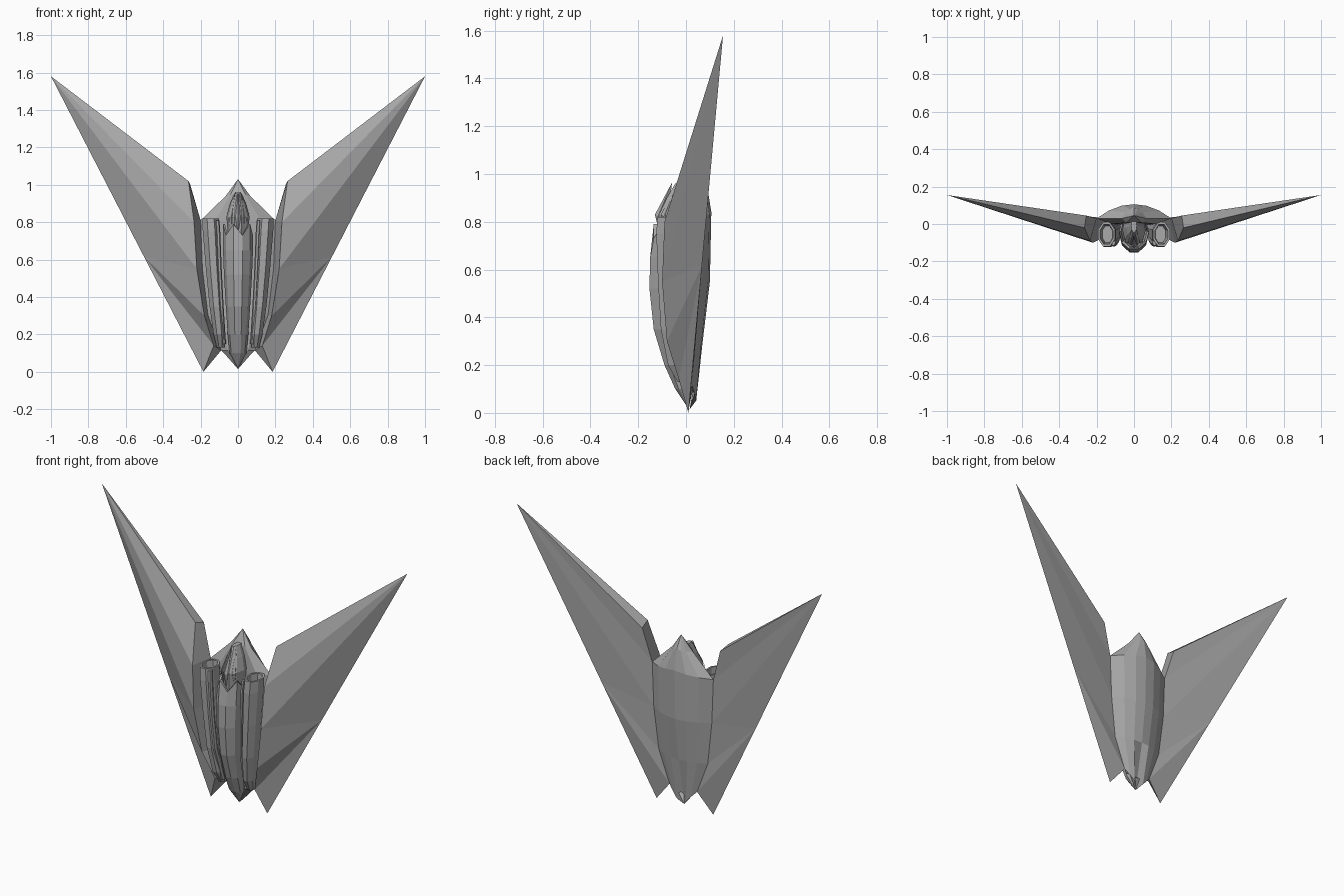
import bpy, bmesh, math
from mathutils import Vector

cube = bpy.data.objects.get("Cube")
if cube:
    bpy.data.objects.remove(cube, do_unlink=True)

grey = bpy.data.materials.new("hull grey")
grey.use_nodes = True
COLOUR = (0.4, 0.4, 0.4, 1)
grey.diffuse_color = COLOUR
grey.node_tree.nodes["Principled BSDF"].inputs["Base Color"].default_value = COLOUR


def build(name, verts, faces, mirror=False):
    """Flat shaded mesh from points and faces, optionally mirrored over x."""
    mesh = bpy.data.meshes.new(name)
    mesh.from_pydata([tuple(v) for v in verts], [], faces)
    bm = bmesh.new()
    bm.from_mesh(mesh)
    bmesh.ops.remove_doubles(bm, verts=bm.verts, dist=0.0005)
    bmesh.ops.recalc_face_normals(bm, faces=bm.faces)
    bm.to_mesh(mesh)
    bm.free()
    mesh.materials.append(grey)
    obj = bpy.data.objects.new(name, mesh)
    bpy.context.collection.objects.link(obj)
    if mirror:
        obj.modifiers.new("mirror", 'MIRROR').use_mirror_merge = False
    return obj


def loft(name, rings, mirror=False):
    """Skin a stack of equal rings and close both ends."""
    n = len(rings[0])
    faces = [tuple(range(n)), tuple(range((len(rings) - 1) * n, len(rings) * n))]
    for r in range(len(rings) - 1):
        for i in range(n):
            j = (i + 1) % n
            faces.append((r * n + i, r * n + j, (r + 1) * n + j, (r + 1) * n + i))
    return build(name, [v for ring in rings for v in ring], faces, mirror)


def oval(n, z, cx, half, front, back, zigzag=0):
    """Polygon ring with a flat side facing the front."""
    ring = []
    for i in range(n):
        a = -math.pi / 2 + (i + 0.5) * 2 * math.pi / n
        ring.append((cx + half * math.cos(a),
                     (front + back) / 2 + (back - front) / 2 * math.sin(a) / math.cos(math.pi / n),
                     z + zigzag * (-1) ** i))
    return ring


# Wings: root wall between a front and a back edge, fanned out to the tip
front = [(.265, -.02, 1.02), (.235, -.09, .8), (.22, -.1, .55), (.18, -.08, .3), (.13, -.03, .14)]
back = [(.255, .045, 1.0), (.2, .03, .81), (.19, .03, .55), (.16, .025, .3), (.09, .025, .115)]
tip, foot = Vector((1, .155, 1.58)), Vector((.185, .01, 0))
middle = foot.lerp(tip, .39)
k = len(front)
TIP, MID, FOOT = 2 * k, 2 * k + 1, 2 * k + 2
faces = [(0, k, TIP), (k - 1, 2 * k - 1, FOOT)]
for i in range(k - 1):
    faces.append((i, i + 1, k + i + 1, k + i))
for s in (0, k):
    for i in range(k - 1):
        faces.append((s + i, s + i + 1, TIP if i < 2 else MID))
    faces += [(s + 2, MID, TIP), (s + k - 1, FOOT, MID)]
build("wing", front + back + [tip, middle, foot], faces, True)

# Back shell: curved plates between the wing roots, rising to a peak
shell = []
for z, half, edge, bulge, drop in [(.115, .09, .025, .045, -.095), (.3, .16, .025, .07, 0),
                                   (.55, .19, .03, .1, 0), (.81, .2, .03, .106, .03)]:
    ring = []
    for i in range(-3, 4):
        t = i / 3
        ring.append((half * t, edge + (bulge - edge) * (1 - t * t), z + drop * (1 - abs(t))))
    if drop < 0:
        ring[3] = (0, .015, .015)
    ring += [(half * .6, edge - .03, z), (-half * .6, edge - .03, z)]
    shell.append(ring)
# the crest narrows with a concave outline
shell.append([(x * .33, .03 + (y - .03) * .75, .94 + .02 * (1 - abs(x) / .2))
              for x, y, z in shell[-1]])
shell.append([(x * .01, .045, 1.03) for x, y, z in shell[-1]])
loft("back_shell", shell)

# Central fuselage with a notched collar
hull = [oval(10, z, 0, h, f, b) for z, h, f, b in [
    (.02, .001, .009, .011), (.1, .045, -.045, .03), (.2, .055, -.09, .03), (.35, .065, -.135, .03),
    (.52, .075, -.153, .04), (.65, .08, -.15, .05)]]
hull.append(oval(10, .76, 0, .08, -.135, .05, -.03))
hull.append(oval(10, .76, 0, .07, -.122, .045, -.03))
hull.append(oval(10, .7, 0, .06, -.11, .04))
loft("fuselage", hull)

# Faceted spire standing inside the collar
loft("spire", [oval(10, .69, 0, .05, -.105, .04), oval(10, .83, 0, .062, -.113, .05),
               oval(10, .9, 0, .042, -.08, .045), oval(10, .96, 0, .015, -.045, .03)])

# Raised petals around the front of the spire
for x in (-.035, 0, .035):
    y = -.118 + abs(x) * .7
    build("petal", [(x, y + .01, .74), (x - .014, y, .82), (x + .014, y, .82), (x, y - .012, .83),
                    (x * .4, y + .06, .965), (x, y + .04, .82)],
          [(0, 3, 1), (0, 2, 3), (1, 3, 4), (3, 2, 4), (0, 1, 5), (0, 5, 2), (1, 4, 5), (2, 5, 4)])

# Side pods with a hollow upper end
pod = [oval(8, z, c, h, f, b) for z, c, h, f, b in [
    (.13, .093, .022, -.035, .02), (.2, .1, .033, -.075, .01), (.35, .115, .04, -.105, .01),
    (.55, .13, .045, -.117, .01), (.75, .142, .05, -.124, .01), (.82, .147, .048, -.12, .01),
    (.82, .147, .037, -.107, -.003), (.75, .142, .03, -.1, -.01)]]
loft("side_pod", pod, True)

# Slim rails along the inner front of each pod
rail = [oval(6, z, x, .011, y - .014, y + .014) for z, x, y in [
    (.15, .075, -.03), (.35, .088, -.085), (.55, .098, -.1), (.75, .106, -.105), (.81, .11, -.1)]]
loft("pod_rail", rail, True)
